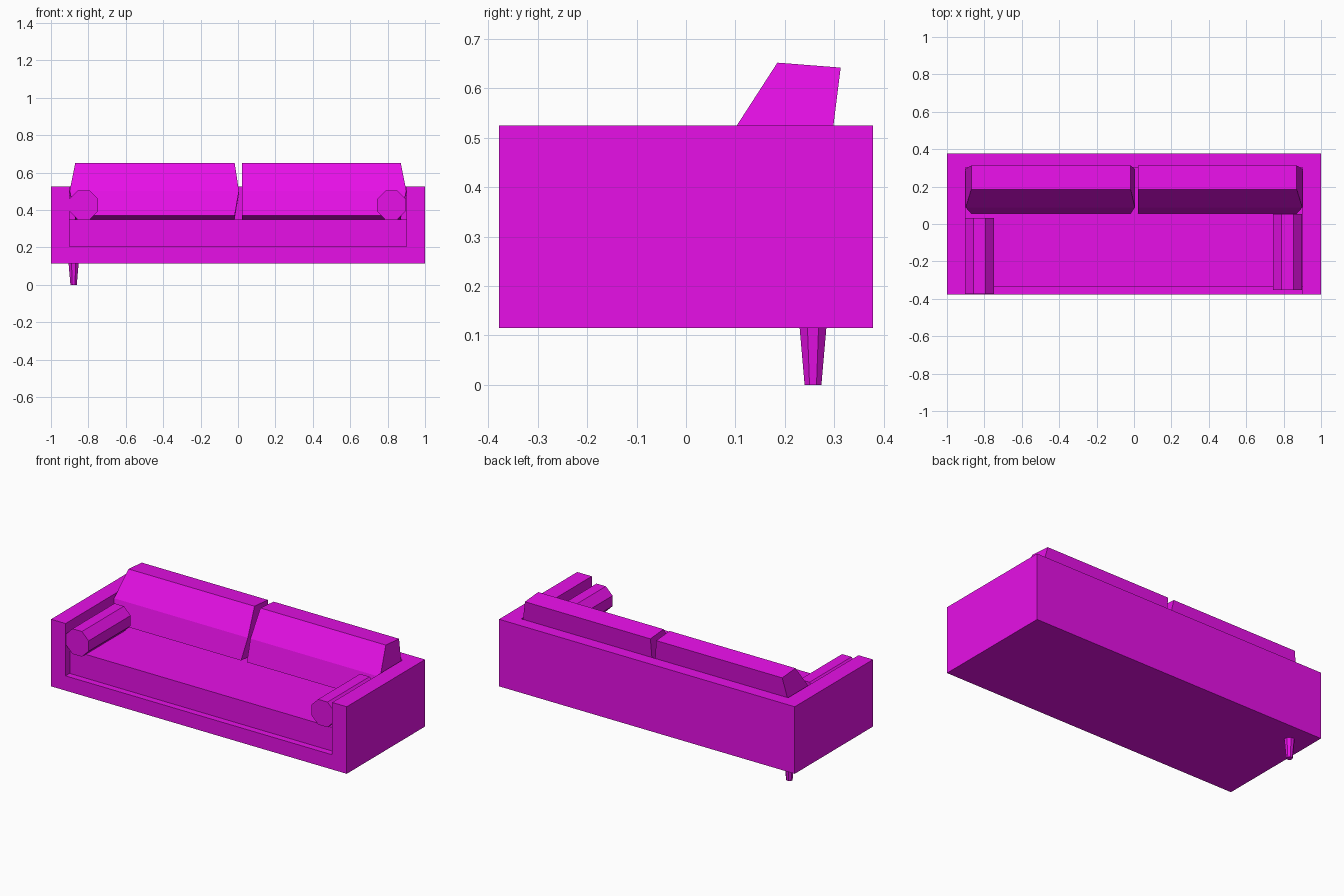
import bpy, bmesh, math

if "Cube" in bpy.data.objects:
    bpy.data.objects.remove(bpy.data.objects["Cube"])

# One flat upholstery colour for the whole sofa
fabric = bpy.data.materials.new("magenta fabric")
fabric.diffuse_color = (0.8, 0.005, 0.8, 1)
fabric.use_nodes = True
fabric.node_tree.nodes["Principled BSDF"].inputs["Base Color"].default_value = fabric.diffuse_color


def finish(name, bm):
    bmesh.ops.recalc_face_normals(bm, faces=bm.faces)
    me = bpy.data.meshes.new(name)
    bm.to_mesh(me)
    bm.free()
    me.materials.append(fabric)
    ob = bpy.data.objects.new(name, me)
    bpy.context.collection.objects.link(ob)
    return ob


def box(name, lo, hi):
    bm = bmesh.new()
    bmesh.ops.create_cube(bm, size=1)
    for v in bm.verts:
        v.co = [(a + b) / 2 + c * (b - a) for a, b, c in zip(lo, hi, v.co)]
    return finish(name, bm)


def loft(name, rings):
    """Closed skin through rings with equal point counts."""
    bm = bmesh.new()
    loops = [[bm.verts.new(p) for p in r] for r in rings]
    n = len(loops[0])
    for a, b in zip(loops, loops[1:]):
        for i in range(n):
            j = (i + 1) % n
            bm.faces.new((a[i], a[j], b[j], b[i]))
    bm.faces.new(loops[0])
    bm.faces.new(loops[-1])
    return finish(name, bm)


def octagon(apothem):
    r = apothem / math.cos(math.pi / 8)
    return [(r * math.cos(math.pi / 8 + k * math.pi / 4),
             r * math.sin(math.pi / 8 + k * math.pi / 4)) for k in range(8)]


# Frame: block with the seating well cut out, leaving arms, back and front rail
frame = box("frame", (-1, -0.378, 0.115), (1, 0.378, 0.525))
cutter = box("well_cutter", (-0.902, -0.6, 0.205), (0.902, 0.303, 0.8))
cutter.hide_render = True
cutter.hide_set(True)
cut = frame.modifiers.new("seating well", 'BOOLEAN')
cut.operation = 'DIFFERENCE'
cut.solver = 'EXACT'
cut.object = cutter

# Seat cushion
box("seat_cushion", (-0.9, -0.338, 0.205), (0.9, 0.302, 0.35))

# Leaning back cushions, widest at mid height
# (front y, front z, back y, back z, is_middle)
levels = [(0.055, 0.37, 0.276, 0.35, 0),
          (0.088, 0.502, 0.294, 0.49, 1),
          (0.185, 0.652, 0.313, 0.642, 0)]
# (name, left edge, right edge, left bulge, right bulge)
for name, x0, x1, b0, b1 in (("back_cushion_left", -0.87, -0.018, 0.03, 0.023),
                             ("back_cushion_right", 0.022, 0.87, 0.0, 0.03)):
    rings = []
    for fy, fz, by, bz, m in levels:
        l, r = x0 - b0 * m, x1 + b1 * m
        rings.append([(l, fy, fz), (r, fy, fz), (r, by, bz), (l, by, bz)])
    loft(name, rings)

# Octagonal arm bolsters, slightly offset from each other
for name, cx, y0 in (("bolster_left", -0.825, -0.375), ("bolster_right", 0.82, -0.352)):
    loft(name, [[(cx + x, y, 0.427 + z) for x, z in octagon(0.077)]
                for y in (y0, y0 + 0.406)])

# Single tapered leg at the back left
loft("back_leg", [[(-0.879 + x, 0.257 + y, z) for x, y in octagon(a)]
                  for a, z in ((0.017, 0), (0.027, 0.115))])
